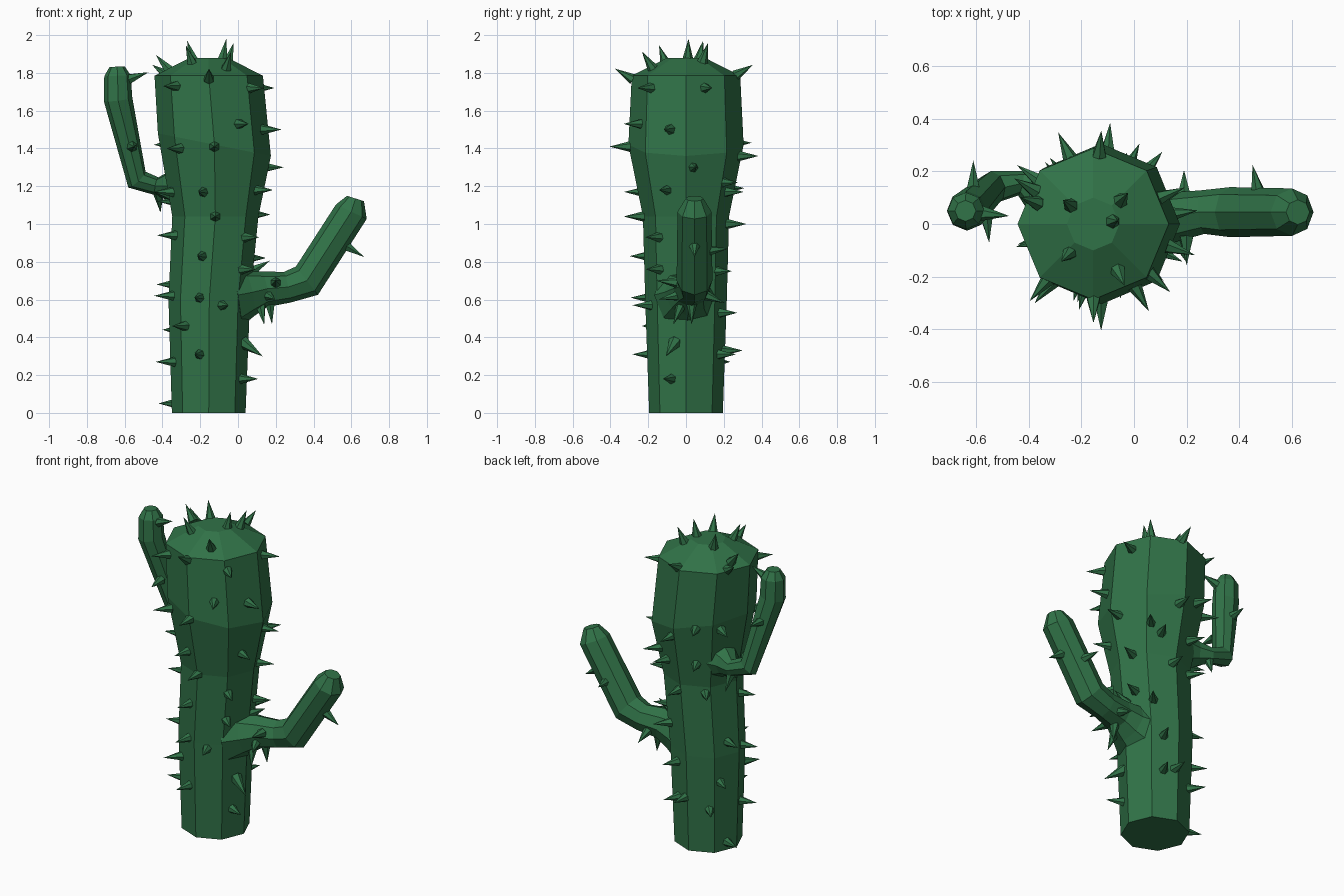
import bpy, bmesh, math
from mathutils import Vector

if "Cube" in bpy.data.objects:
    bpy.data.objects.remove(bpy.data.objects["Cube"])

green = bpy.data.materials.new("cactus green")
green.diffuse_color = (0.030, 0.170, 0.064, 1)
green.use_nodes = True
green.node_tree.nodes["Principled BSDF"].inputs["Base Color"].default_value = green.diffuse_color


def finish(bm, name):
    bmesh.ops.recalc_face_normals(bm, faces=bm.faces)
    mesh = bpy.data.meshes.new(name)
    bm.to_mesh(mesh)
    bm.free()
    mesh.materials.append(green)
    obj = bpy.data.objects.new(name, mesh)
    bpy.context.collection.objects.link(obj)
    return obj


def loft(name, path, normals=None, sides=8):
    """Skin rings of given centre and radius (x, y, z, r) into a closed tube."""
    bm = bmesh.new()
    pts = [Vector(p[:3]) for p in path]
    rings = []
    for i, p in enumerate(path):
        if normals:
            t = Vector(normals[i]).normalized()
        else:
            a = (pts[i] - pts[i - 1]).normalized() if i else Vector()
            b = (pts[i + 1] - pts[i]).normalized() if i < len(pts) - 1 else Vector()
            t = (a + b).normalized()
        v = (Vector((0, 1, 0)) - t * t.y).normalized()
        u = v.cross(t)
        rings.append([bm.verts.new(pts[i] + p[3] * (u * math.cos(k * math.tau / sides)
                      + v * math.sin(k * math.tau / sides))) for k in range(sides)])
    for lo, hi in zip(rings, rings[1:]):
        for k in range(sides):
            n = (k + 1) % sides
            bm.faces.new((lo[k], lo[n], hi[n], hi[k]))
    bm.faces.new(rings[0][::-1])
    bm.faces.new(rings[-1])
    return finish(bm, name)


# Trunk: octagonal, slightly bent, with a low domed top
trunk = [(-.155, 0, 0, .195), (-.152, 0, .60, .216), (-.12, 0, 1.04, .228),
         (-.125, 0, 1.42, .305), (-.155, 0, 1.785, .287), (-.155, 0, 1.88, .10)]
up = (0, 0, 1)
loft("trunk", trunk, [up, up, up, (.2, 0, 1), up, up])

# Arms, flaring where they leave the trunk
loft("right_arm", [(-.02, 0, .62, .17), (.06, .01, .635, .125), (.14, .025, .655, .095),
                   (.26, .045, .665, .083), (.365, .045, .70, .095),
                   (.60, .045, 1.065, .090), (.622, .045, 1.135, .047)])
loft("left_arm", [(-.28, .08, 1.20, .13), (-.37, .12, 1.20, .075), (-.43, .155, 1.20, .048),
                  (-.535, .14, 1.235, .062), (-.635, .05, 1.66, .076),
                  (-.638, .05, 1.785, .070), (-.64, .05, 1.833, .040)])


# Spines
spine_bm = bmesh.new()


def spine(base, direction, length=.11, radius=.029):
    d = Vector(direction).normalized()
    rot = Vector((0, 0, 1)).rotation_difference(d).to_matrix().to_4x4()
    rot.translation = Vector(base) + d * (length / 2 - .008)
    bmesh.ops.create_cone(spine_bm, cap_ends=True, segments=6, radius1=radius,
                          radius2=0, depth=length, matrix=rot)


def trunk_spine(angle, z):
    for a, b in zip(trunk, trunk[1:]):
        if z <= b[2]:
            f = (z - a[2]) / (b[2] - a[2])
            cx, r = a[0] + f * (b[0] - a[0]), a[3] + f * (b[3] - a[3])
            break
    r *= math.cos(math.pi / 8) / math.cos(math.radians(angle % 45 - 22.5))
    d = Vector((math.cos(math.radians(angle)), math.sin(math.radians(angle)), 0))
    spine(Vector((cx, 0, z)) + d * r, d + Vector((0, 0, .6 if z > 1.75 else 0)))


# Trunk spines: angle around the trunk -> heights
columns = {255: (.31, .61, .83, 1.17), 270: (1.04, 1.41, 1.77), 290: (.57,), 300: (1.53,),
           230: (.46, 1.40, 1.73), 195: (.27, .62, .94, 1.17), 160: (.05, .68, 1.12),
           145: (.44, 1.42), 128: (.27, 1.0), 115: (1.19, 1.43), 85: (.33, 1.0, 1.36, 1.79),
           65: (.31, .53, 1.17), 50: (.75, 1.22), 22: (.82, 1.05, 1.72), 8: (1.30,),
           342: (1.50,), 318: (.76, .93, 1.72), 335: (.18, 1.18), 150: (1.79,)}
for angle, heights in columns.items():
    for z in heights:
        trunk_spine(angle, z)
spine((.03, -.06, .37), (.85, -.4, -.6), .14, .036)

# Crown spines point away from inside the trunk
for p in [(-.08, .01, 1.88), (-.05, .09, 1.865), (-.245, -.11, 1.855),
          (-.06, -.18, 1.83), (-.37, .08, 1.82), (-.24, .07, 1.875)]:
    spine(p, Vector(p) - Vector((-.14, 0, 1.55)))

# Arm spines: base, direction
for base, d in [((.58, .045, .88), (.8, 0, -.5)), ((.47, .125, .86), (-.2, 1, .1)),
                ((.20, -.055, .69), (0, -1, .1)), ((.17, .03, .57), (.1, 0, -1)),
                ((.12, -.03, .56), (.2, -.4, -1)), ((.08, .03, .755), (.7, 0, .4)),
                ((.19, .11, .62), (0, 1, -.4)), ((.16, -.05, .62), (.4, -1, -.2)),
                ((-.57, .04, 1.77), (1, -.1, .35)), ((-.56, .03, 1.41), (.1, -1, 0)),
                ((-.61, .14, 1.53), (0, 1, .1)), ((-.42, .16, 1.155), (.1, .4, -1))]:
    spine(base, d)
finish(spine_bm, "spines")
